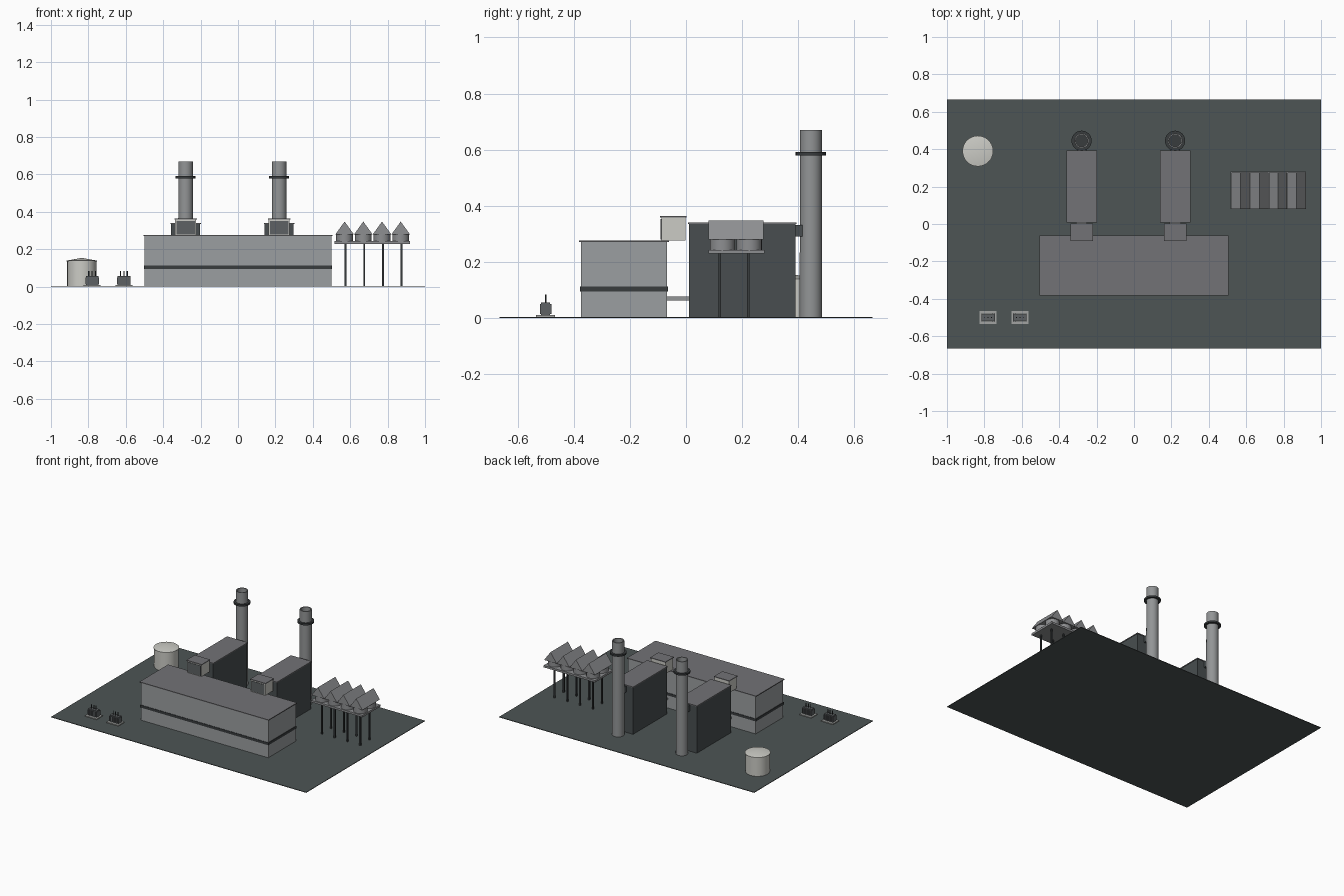
import bpy, bmesh, math
from mathutils import Matrix

if "Cube" in bpy.data.objects:
    bpy.data.objects.remove(bpy.data.objects["Cube"], do_unlink=True)


def material(name, r, g, b):
    m = bpy.data.materials.new(name)
    m.use_nodes = True
    m.diffuse_color = (r, g, b, 1)
    m.node_tree.nodes["Principled BSDF"].inputs["Base Color"].default_value = (r, g, b, 1)
    return m


GROUND = material("ground slate", .075, .09, .09)
WALL = material("wall grey", .33, .345, .355)
ROOF = material("roof grey", .17, .17, .18)
DARK = material("dark trim", .04, .045, .048)
BOILER = material("boiler charcoal", .065, .076, .08)
STEEL = material("stack steel", .29, .3, .305)
CREAM = material("tank off white", .6, .6, .56)
PANEL = material("condenser grey", .27, .275, .285)
MACHINE = material("transformer grey", .11, .12, .125)
CONCRETE = material("concrete", .36, .37, .36)


def finish(name, bm, mat, smooth=False):
    bmesh.ops.recalc_face_normals(bm, faces=bm.faces)
    mesh = bpy.data.meshes.new(name)
    bm.to_mesh(mesh)
    bm.free()
    mesh.materials.append(mat)
    ob = bpy.data.objects.new(name, mesh)
    bpy.context.collection.objects.link(ob)
    if smooth:
        bpy.ops.object.select_all(action='DESELECT')
        bpy.context.view_layer.objects.active = ob
        ob.select_set(True)
        bpy.ops.object.shade_smooth_by_angle(angle=math.radians(35))
    return ob


def box(name, x, y, z, mat):
    """Box from (min, max) pairs on each axis."""
    bm = bmesh.new()
    size = [b - a for a, b in (x, y, z)]
    mid = [(a + b) / 2 for a, b in (x, y, z)]
    bmesh.ops.create_cube(bm, size=1, matrix=Matrix.Translation(mid) @ Matrix.Diagonal((*size, 1)))
    return finish(name, bm, mat)


def lathe(name, x, y, profile, mat, steps=32):
    """Turn a (radius, height) profile around a vertical axis."""
    bm = bmesh.new()
    verts = [bm.verts.new((x + r, y, z)) for r, z in profile]
    edges = [bm.edges.new(pair) for pair in zip(verts, verts[1:])]
    bmesh.ops.spin(bm, geom=verts + edges, cent=(x, y, 0), axis=(0, 0, 1),
                   angle=math.tau, steps=steps, use_duplicate=False)
    bmesh.ops.remove_doubles(bm, verts=bm.verts, dist=1e-5)
    return finish(name, bm, mat, True)


def rod(name, x, y, r, z0, z1, mat, steps=12):
    return lathe(name, x, y, [(0, z0), (r, z0), (r, z1), (0, z1)], mat, steps)


def around(c, half):
    return (c - half, c + half)


# Site
box("ground", (-1, 1), (-.665, .665), (0, .004), GROUND)

# Turbine hall with window band and roof
box("hall", (-.5, .5), (-.375, -.067), (.004, .27), WALL)
box("hall_band", (-.503, .503), (-.378, -.064), (.094, .112), DARK)
box("hall_roof", (-.506, .506), (-.381, -.061), (.27, .276), ROOF)

# Two generating units: intake, boiler and stack
for side, cx in (("right", -.28), ("left", .22)):
    box(side + "_intake", around(cx, .056), (-.088, -.002), (.276, .358), CREAM)
    box(side + "_intake_louver", around(cx, .05), (-.091, -.088), (.28, .352), MACHINE)
    box(side + "_intake_roof", around(cx, .06), (-.092, .002), (.358, .364), ROOF)
    box(side + "_exhaust_duct", around(cx, .03), (-.067, .01), (.062, .076), STEEL)
    box(side + "_boiler", around(cx, .078), (.01, .39), (.004, .335), BOILER)
    box(side + "_boiler_roof", around(cx, .081), (.007, .393), (.335, .341), ROOF)
    box(side + "_flue", around(cx, .025), (.39, .42), (.29, .332), BOILER)
    lathe(side + "_stack", cx, .445,
          [(0, .004), (.04, .004), (.039, .67), (.032, .67), (.032, .61)], STEEL)
    rod(side + "_stack_throat", cx, .445, .032, .605, .612, DARK, 32)
    lathe(side + "_stack_collar", cx, .445,
          [(.036, .579), (.054, .579), (.054, .591), (.036, .591), (.036, .579)], DARK)

# Storage tank with shallow cone roof
rod("tank", -.835, .39, .078, .004, .136, CREAM, 32)
lathe("tank_roof", -.835, .39, [(0, .134), (.082, .134), (.082, .139), (0, .154)], CREAM)

# Transformers on pads with cooling fins and bushings
for i, cx in enumerate((-.78, -.61)):
    tag = f"transformer_{i + 1}"
    box(tag + "_pad", around(cx, .046), around(-.5, .034), (.004, .01), CONCRETE)
    box(tag + "_body", around(cx, .034), around(-.5, .016), (.01, .056), MACHINE)
    for k in range(-3, 4):
        box(f"{tag}_fin_{k + 4}", around(cx + k * .011, .003), around(-.5, .021),
            (.014, .05), MACHINE)
    for k in (-1, 0, 1):
        rod(f"{tag}_bushing_{k + 2}", cx + k * .018, -.5, .003, .056, .083, DARK, 8)

# Air cooled condenser: deck, legs, fan rings and gabled bundles
box("condenser_deck", (.517, .92), (.08, .28), (.229, .243), PANEL)
for i in range(4):
    cx = .57 + i * .1
    for j, cy in enumerate((.13, .225)):
        rod(f"fan_ring_{i + 1}_{j + 1}", cx, cy, .045, .243, .28, PANEL, 24)
    for j, cy in enumerate((.12, .222)):
        box(f"condenser_leg_{i + 1}_{j + 1}", around(cx + .005, .005), around(cy, .005),
            (.004, .229), DARK)
    bm = bmesh.new()
    face = bm.faces.new([bm.verts.new((cx + dx, .08, z))
                         for dx, z in ((-.049, .28), (.049, .28), (0, .348))])
    ext = bmesh.ops.extrude_face_region(bm, geom=[face], use_keep_orig=True)
    moved = [v for v in ext["geom"] if isinstance(v, bmesh.types.BMVert)]
    bmesh.ops.translate(bm, verts=moved, vec=(0, .196, 0))
    finish(f"condenser_bundle_{i + 1}", bm, PANEL)
